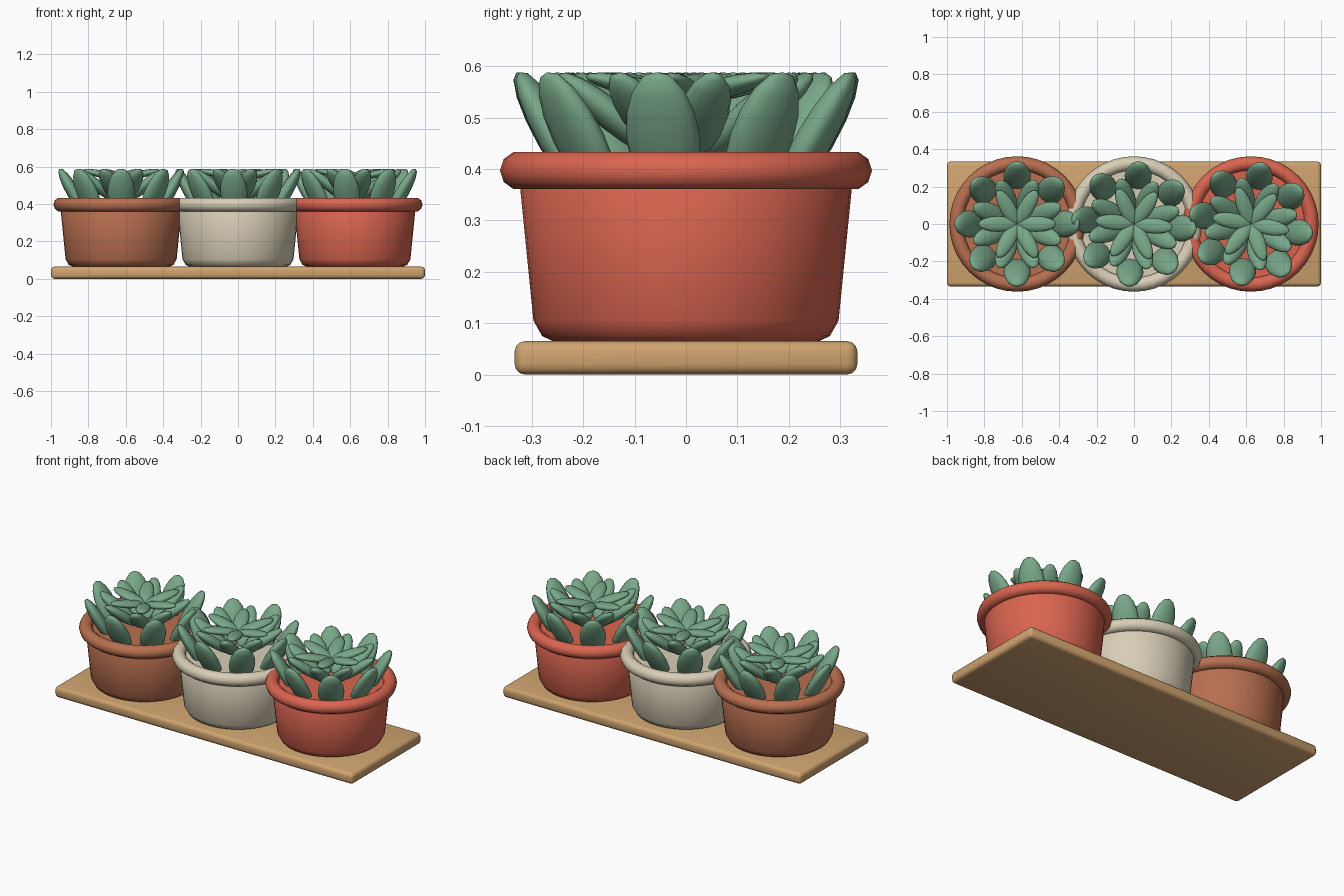
import bpy, bmesh, math
from mathutils import Matrix

cube = bpy.data.objects.get("Cube")
if cube:
    bpy.data.objects.remove(cube, do_unlink=True)


def make_material(name, rgb):
    mat = bpy.data.materials.new(name)
    mat.use_nodes = True
    mat.diffuse_color = (*rgb, 1)
    mat.node_tree.nodes["Principled BSDF"].inputs["Base Color"].default_value = (*rgb, 1)
    return mat


def finish(bm, name, mat, angle=40):
    """Turn a bmesh into a shaded object."""
    bmesh.ops.recalc_face_normals(bm, faces=bm.faces)
    mesh = bpy.data.meshes.new(name)
    bm.to_mesh(mesh)
    bm.free()
    mesh.materials.append(mat)
    obj = bpy.data.objects.new(name, mesh)
    bpy.context.collection.objects.link(obj)
    bpy.ops.object.select_all(action="DESELECT")
    obj.select_set(True)
    bpy.context.view_layer.objects.active = obj
    bpy.ops.object.shade_smooth_by_angle(angle=math.radians(angle))
    return obj


def lathe(name, profile, mat, x, steps=40, closed=False):
    """Spin a radius/height profile around a vertical axis at x."""
    bm = bmesh.new()
    verts = [bm.verts.new((r, 0, z)) for r, z in profile]
    edges = [bm.edges.new(pair) for pair in zip(verts, verts[1:])]
    if closed:
        edges.append(bm.edges.new((verts[-1], verts[0])))
    bmesh.ops.spin(bm, geom=verts + edges, axis=(0, 0, 1), cent=(0, 0, 0),
                   angle=math.tau, steps=steps)
    bmesh.ops.remove_doubles(bm, verts=bm.verts, dist=0.0005)
    bmesh.ops.translate(bm, verts=bm.verts, vec=(x, 0, 0))
    return finish(bm, name, mat)


def succulent(name, mat, x, turn):
    """Three rings of plump leaves, upright outside and flat in the middle."""
    # count, offset, radius, height, tilt, half thickness, width and length
    rings = [
        (8, 0, 0.255, 0.46, 30, 0.035, 0.073, 0.15),
        (8, 22.5, 0.15, 0.505, 52, 0.03, 0.052, 0.13),
        (6, 0, 0.10, 0.558, 78, 0.02, 0.042, 0.11),
    ]
    bm = bmesh.new()
    for count, offset, radius, height, tilt, thick, width, length in rings:
        for i in range(count):
            angle = math.radians(turn + offset + 360 * i / count)
            place = (Matrix.Translation((x, 0, 0))
                     @ Matrix.Rotation(angle, 4, "Z")
                     @ Matrix.Translation((radius, 0, height))
                     @ Matrix.Rotation(math.radians(tilt), 4, "Y")
                     @ Matrix.Diagonal((thick, width, length, 1)))
            bmesh.ops.create_uvsphere(bm, u_segments=12, v_segments=8,
                                      radius=1, matrix=place)
    # Blunt the leaf tips at a common height
    for v in bm.verts:
        v.co.z = min(v.co.z, 0.588)
    return finish(bm, name, mat, 60)


green = make_material("leaf green", (0.19, 0.39, 0.25))
wood = make_material("light wood", (0.63, 0.37, 0.16))
pots = [
    ("left_pot", make_material("coral clay", (0.70, 0.13, 0.08)), 0.625, -10),
    ("middle_pot", make_material("cream clay", (0.69, 0.62, 0.47)), 0, -5),
    ("right_pot", make_material("rust clay", (0.48, 0.16, 0.08)), -0.625, 0),
]

# Wooden tray with rounded edges
bm = bmesh.new()
bmesh.ops.create_cube(bm, size=1, matrix=Matrix.Translation((0, 0, 0.0325))
                      @ Matrix.Diagonal((2, 0.667, 0.065, 1)))
bmesh.ops.bevel(bm, geom=bm.edges[:], offset=0.02, segments=3,
                profile=0.5, affect="EDGES")
finish(bm, "tray", wood)

# Tapered pots, rolled rims and plants
body = [(0, 0.063), (0.255, 0.063), (0.28, 0.075), (0.297, 0.105),
        (0.325, 0.385), (0.315, 0.40), (0, 0.40)]
rim = [(0.324 + 0.038 * math.cos(a), 0.397 + 0.038 * math.sin(a))
       for a in (math.tau * i / 10 for i in range(10))]
for name, clay, x, turn in pots:
    lathe(name + "_body", body, clay, x)
    lathe(name + "_rim", rim, clay, x, closed=True)
    succulent(name + "_succulent", green, x, turn)
